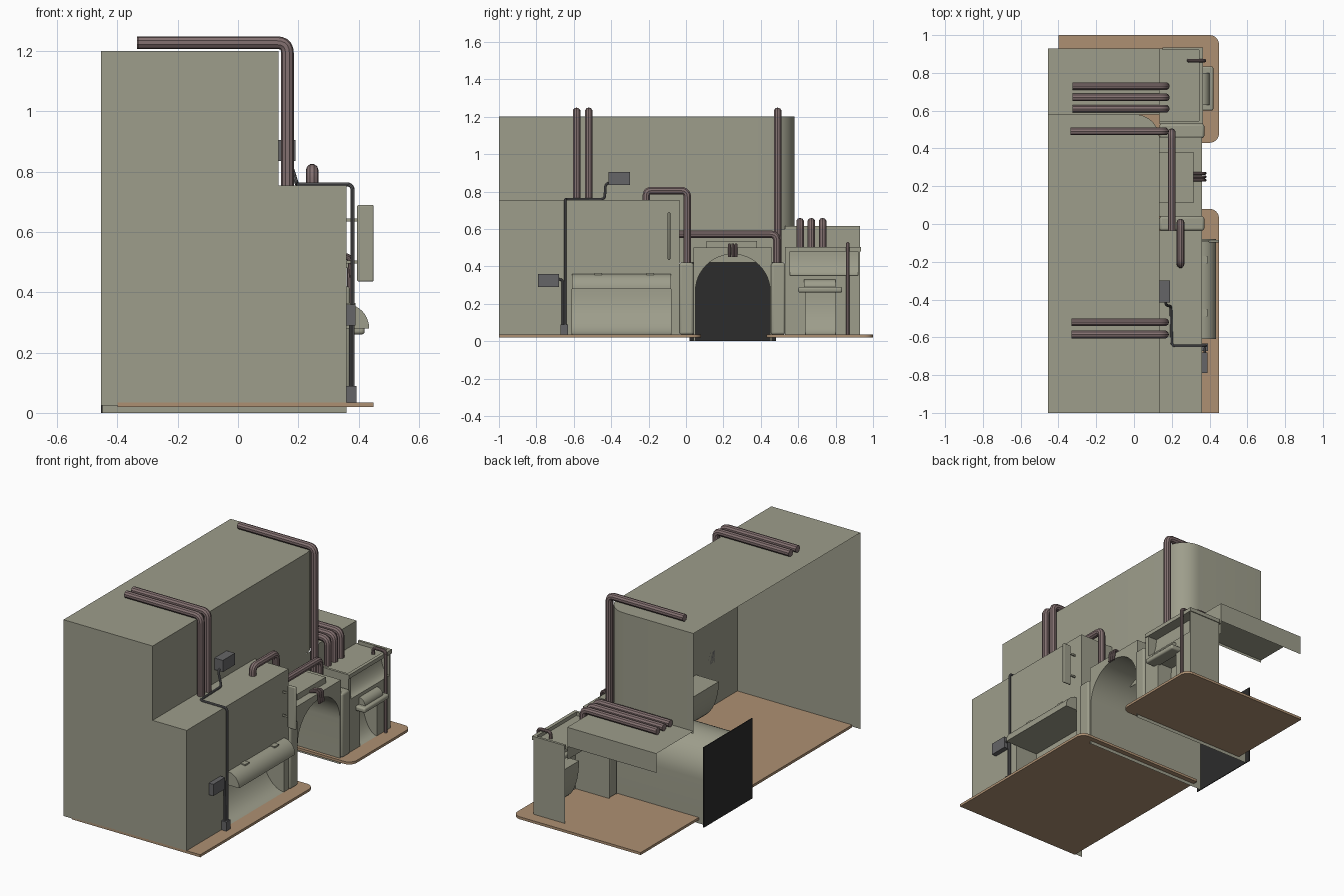
import bpy, bmesh, math
from mathutils import Vector as V

if "Cube" in bpy.data.objects:
    bpy.data.objects.remove(bpy.data.objects["Cube"])


def material(name, rgb):
    m = bpy.data.materials.new(name)
    m.diffuse_color = (*rgb, 1)
    m.use_nodes = True
    m.node_tree.nodes["Principled BSDF"].inputs["Base Color"].default_value = m.diffuse_color
    return m


WALL = material("wall_paint", (0.34, 0.34, 0.26))
PIPE = material("pipe_paint", (0.23, 0.165, 0.165))
FLOOR = material("pavement", (0.42, 0.28, 0.17))
DARK = material("tunnel_dark", (0.025, 0.025, 0.025))
GREY = material("box_grey", (0.13, 0.13, 0.135))


def finish(ob, mat):
    ob.data.materials.append(mat)
    bpy.ops.object.select_all(action='DESELECT')
    ob.select_set(True)
    bpy.context.view_layer.objects.active = ob
    if ob.type == 'CURVE':
        bpy.ops.object.convert(target='MESH')
    bpy.ops.object.shade_smooth_by_angle(angle=math.radians(35))
    return bpy.context.object


def build(name, polys, mat=WALL, ref=(0, -0.1, 0.3), solid=False):
    """Object from polygons; sheets face away from ref, solids are closed."""
    bm = bmesh.new()
    for p in polys:
        bm.faces.new([bm.verts.new(v) for v in p])
    bmesh.ops.remove_doubles(bm, verts=bm.verts, dist=1e-5)
    bm.normal_update()
    if solid:
        bmesh.ops.recalc_face_normals(bm, faces=bm.faces)
    else:
        for f in bm.faces:
            if f.normal.dot(f.calc_center_median() - V(ref)) < 0:
                f.normal_flip()
    me = bpy.data.meshes.new(name)
    bm.to_mesh(me)
    bm.free()
    ob = bpy.data.objects.new(name, me)
    bpy.context.collection.objects.link(ob)
    return finish(ob, mat)


def strip(path, vec):
    """Quads sweeping a polyline along vec."""
    vec = V(vec)
    path = [V(p) for p in path]
    return [[a, b, b + vec, a + vec] for a, b in zip(path, path[1:])]


def prism(name, outline, vec, mat=WALL):
    pts = [V(p) for p in outline]
    top = [p + V(vec) for p in pts]
    return build(name, strip(pts + pts[:1], vec) + [pts, top], mat, solid=True)


def box(name, x, y, z, mat=WALL, bevel=0):
    o = prism(name, [(x[0], y[0], z[0]), (x[1], y[0], z[0]), (x[1], y[1], z[0]), (x[0], y[1], z[0])],
              (0, 0, z[1] - z[0]), mat)
    if bevel:
        b = o.modifiers.new("bevel", 'BEVEL')
        b.width, b.segments = bevel, 3
    return o


def arc(cx, cy, rx, ry, a0, a1, n=10):
    return [(cx + rx * math.cos(t), cy + ry * math.sin(t))
            for t in (math.radians(a0 + (a1 - a0) * i / n) for i in range(n + 1))]


def yz(x, pts):
    return [(x, a, b) for a, b in pts]


def pipe(name, pts, r=0.021, fillet=0.035, mat=PIPE):
    """Round tube with rounded bends."""
    pts = [V(p) for p in pts]
    path = [pts[0]]
    for a, b, c in zip(pts, pts[1:], pts[2:]):
        d = min(fillet, (a - b).length * 0.5, (c - b).length * 0.5)
        p, q = b + (a - b).normalized() * d, b + (c - b).normalized() * d
        path += [p.lerp(b, t).lerp(b.lerp(q, t), t) for t in (0, .2, .4, .6, .8, 1)]
    path.append(pts[-1])
    cu = bpy.data.curves.new(name, 'CURVE')
    cu.dimensions, cu.bevel_depth, cu.bevel_resolution, cu.use_fill_caps = '3D', r, 3, True
    s = cu.splines.new('POLY')
    s.points.add(len(path) - 1)
    for sp, p in zip(s.points, path):
        sp.co = (*p, 1)
    ob = bpy.data.objects.new(name, cu)
    bpy.context.collection.objects.link(ob)
    finish(ob, mat)


def cove(name, y0, y1, z0, z1, depth, upper=False):
    """Concave recess behind the x = 0.36 wall."""
    prof = [(0.36 - depth, z1)] + arc(0.36, z1, depth, z1 - z0, 180, 270)
    prof = [(x, y0, z) for x, z in prof[1:]]
    dy = (0, y1 - y0, 0)
    ends = [prof + [(0.36, y0, z1)], [(x, y1, z) for x, _, z in prof] + [(0.36, y1, z1)]]
    top = [(0.36 - depth, y0, z1), (0.36, y0, z1), (0.36, y1, z1), (0.36 - depth, y1, z1)]
    build(name, strip(prof, dy), ref=(-0.6, (y0 + y1) / 2, -1))
    build(name + "_ends", ends + [top], ref=(0.3, (y0 + y1) / 2, 9))


def hood(name, y0, y1, z0, z1, depth):
    prof = [(0.36, z0)] + arc(0.36, z0, depth, z1 - z0, 0, 90)
    prism(name, [(x, y0, z) for x, z in prof], (0, y1 - y0, 0))


# pavement slabs with rounded street corners
R = 0.05
prism("pavement_left", [(x, y, 0.02) for x, y in
      [(-0.4, 0.08), (-0.4, -1), (0.45, -1)] + arc(0.4, 0.03, R, R, 0, 90)], (0, 0, 0.015), FLOOR)
prism("pavement_right", [(x, y, 0.02) for x, y in [(-0.4, 1), (-0.4, 0.43)]
      + arc(0.4, 0.48, R, R, -90, 0) + arc(0.4, 0.95, R, R, 0, 90)], (0, 0, 0.015), FLOOR)

# tall building shell, open at the back
corner = [(0.135, -0.035)] + arc(0.005, 0.45, 0.13, 0.13, 0, 90) + [(-0.455, 0.58)]
build("end_wall", [[(x, -1, z) for x, z in [(-0.455, 0.025), (0.36, 0.025), (0.36, 0.755),
      (0.135, 0.755), (0.135, 1.2), (-0.455, 1.2)]]])
build("tall_wall", strip([(0.135, -1, 0.755), (0.135, -0.035, 0.755)], (0, 0, 0.445))
      + strip([(x, y, 0.6) for x, y in corner], (0, 0, 0.6)))
build("tall_wall_base", strip([(0.135, -0.035, 0.42), (0.135, 0.58, 0.42)], (0, 0, 0.18)))
build("tall_roof", [[(-0.455, -1, 1.2), (0.135, -1, 1.2)] + [(x, y, 1.2) for x, y in corner]])

# lower left block
build("low_roof", [[(0.135, -1, 0.755), (0.36, -1, 0.755), (0.36, -0.035, 0.755), (0.135, -0.035, 0.755)]])
build("low_wall", [yz(0.36, [(-1, 0.035), (-0.61, 0.035), (-0.61, 0.28), (-0.08, 0.28), (-0.08, 0.035),
                             (-0.035, 0.035), (-0.035, 0.755), (-1, 0.755)])])
build("low_side_wall", strip([(0.135, -0.035, 0.035), (0.36, -0.035, 0.035)], (0, 0, 0.72)))
cove("stall_niche", -0.61, -0.08, 0.035, 0.28, 0.15)
hood("stall_hood", -0.61, -0.08, 0.28, 0.36, 0.075)
for y in (-0.47, -0.19):
    box("hood_hinge", (0.36, 0.39), (y - 0.02, y + 0.02), (0.355, 0.364))

# hanging sign
box("sign_board", (0.395, 0.45), (-0.098, -0.084), (0.435, 0.69), bevel=0.006)
for z in (0.5, 0.64):
    box("sign_bracket", (0.35, 0.4), (-0.095, -0.087), (z - 0.005, z + 0.005))

# tunnel, facade and pillars
arch = [(0.45, 0)] + arc(0.25, 0.265, 0.2, 0.2, 0, 180, 24) + [(0.05, 0)]
build("tunnel_shell", strip(yz(0.36, arch), (-0.815, 0, 0)), ref=(0, 0.25, 0.2))
build("tunnel_facade", [yz(0.36, [(0.04, 0), (0.04, 0.5), (0.46, 0.5), (0.46, 0)] + arch)])
build("facade_block", strip(yz(0.135, [(0.04, 0.035), (0.04, 0.5), (0.46, 0.5), (0.46, 0.035)]),
      (0.225, 0, 0)), ref=(0.25, 0.25, 0.2))
box("tunnel_back", (-0.455, -0.45), (0.02, 0.48), (0, 0.48), DARK)
box("facade_cap", (0.135, 0.315), (0.11, 0.38), (0.5, 0.535))
for y0, y1 in ((-0.035, 0.04), (0.455, 0.53)):
    box("pillar", (0.135, 0.372), (y0, y1), (0.035, 0.42), bevel=0.012)
for y in (0.232, 0.25, 0.268):
    pipe("arch_bracket", [(0.315, y, 0.505), (0.37, y, 0.52), (0.376, y, 0.45)], 0.008, 0.02)

# low right building: roof, lip and step wall
build("right_roof", strip([(-0.455, 0.93, 0.5), (-0.455, 0.93, 0.615), (-0.455, 0.58, 0.615)], (0.59, 0, 0)))
build("right_step_wall", strip([(0.135, 0.53, 0.42), (0.135, 0.93, 0.42)], (0, 0, 0.195)))

# right shop front with niche and display recess
def rect(y0, y1, z0, z1):
    return yz(0.36, [(y0, z0), (y1, z0), (y1, z1), (y0, z1)])


build("shop_wall", [yz(0.36, [(0.53, 0.035), (0.64, 0.035), (0.64, 0.27), (0.8, 0.27), (0.8, 0.035),
                              (0.93, 0.035), (0.93, 0.35), (0.53, 0.35)]),
                    rect(0.53, 0.555, 0.35, 0.5), rect(0.92, 0.93, 0.35, 0.5), rect(0.555, 0.92, 0.48, 0.5)])
build("shop_side_walls", strip([(0.15, 0.93, 0.035), (0.36, 0.93, 0.035)], (0, 0, 0.465))
      + strip([(0.135, 0.53, 0.035), (0.36, 0.53, 0.035)], (0, 0, 0.465)), ref=(0.25, 0.7, 0.3))
build("shop_roof", [[(0.135, 0.53, 0.482), (0.36, 0.53, 0.482), (0.36, 0.93, 0.482), (0.135, 0.93, 0.482)]])
for n, x, y in (("front", (0.345, 0.365), (0.53, 0.935)), ("left", (0.135, 0.36), (0.53, 0.545)),
                ("right", (0.15, 0.36), (0.92, 0.935))):
    box("shop_rim_" + n, x, y, (0.48, 0.503))
cove("display_recess", 0.555, 0.92, 0.35, 0.48, 0.06)
cove("shop_niche", 0.64, 0.8, 0.035, 0.27, 0.1)
box("shop_tray", (0.34, 0.42), (0.6, 0.835), (0.26, 0.29), bevel=0.01)
hood("shop_hood", 0.63, 0.8, 0.29, 0.33, 0.04)

# roof pipes
for y in (-0.585, -0.52):
    pipe("left_roof_pipe", [(0.164, y, 0.75), (0.164, y, 1.228), (-0.33, y, 1.228)])
pipe("tall_pipe", [(0.164, 0.49, 0.41), (0.164, 0.49, 1.228), (-0.335, 0.49, 1.228)])
for y in (0.61, 0.67, 0.73):
    pipe("shop_roof_pipe", [(0.168, y, 0.48), (0.168, y, 0.638), (-0.325, y, 0.638)])
pipe("cross_pipe", [(0.2, -0.036, 0.572), (0.2, 0.485, 0.572), (0.2, 0.485, 0.41)])
pipe("loop_pipe", [(0.246, -0.212, 0.75), (0.246, -0.212, 0.805), (0.246, 0.007, 0.805), (0.246, 0.007, 0.41)])
pipe("drain_pipe", [(0.29, 0.865, 0.48), (0.29, 0.865, 0.52), (0.372, 0.865, 0.52), (0.372, 0.865, 0.035)],
     0.01, 0.02)

# electric boxes and cables
box("upper_box", (0.135, 0.19), (-0.415, -0.3), (0.835, 0.905), GREY)
box("lower_box", (0.36, 0.39), (-0.79, -0.68), (0.29, 0.36), GREY)
box("foot_box", (0.36, 0.393), (-0.672, -0.632), (0.035, 0.09), GREY)
pipe("main_cable", [(0.165, -0.4, 0.85), (0.17, -0.43, 0.84), (0.195, -0.435, 0.76), (0.2, -0.645, 0.758),
                    (0.38, -0.645, 0.758), (0.38, -0.645, 0.06)], 0.007, 0.02, GREY)
pipe("branch_cable", [(0.375, -0.69, 0.33), (0.375, -0.66, 0.33), (0.375, -0.658, 0.07)], 0.007, 0.02, GREY)
